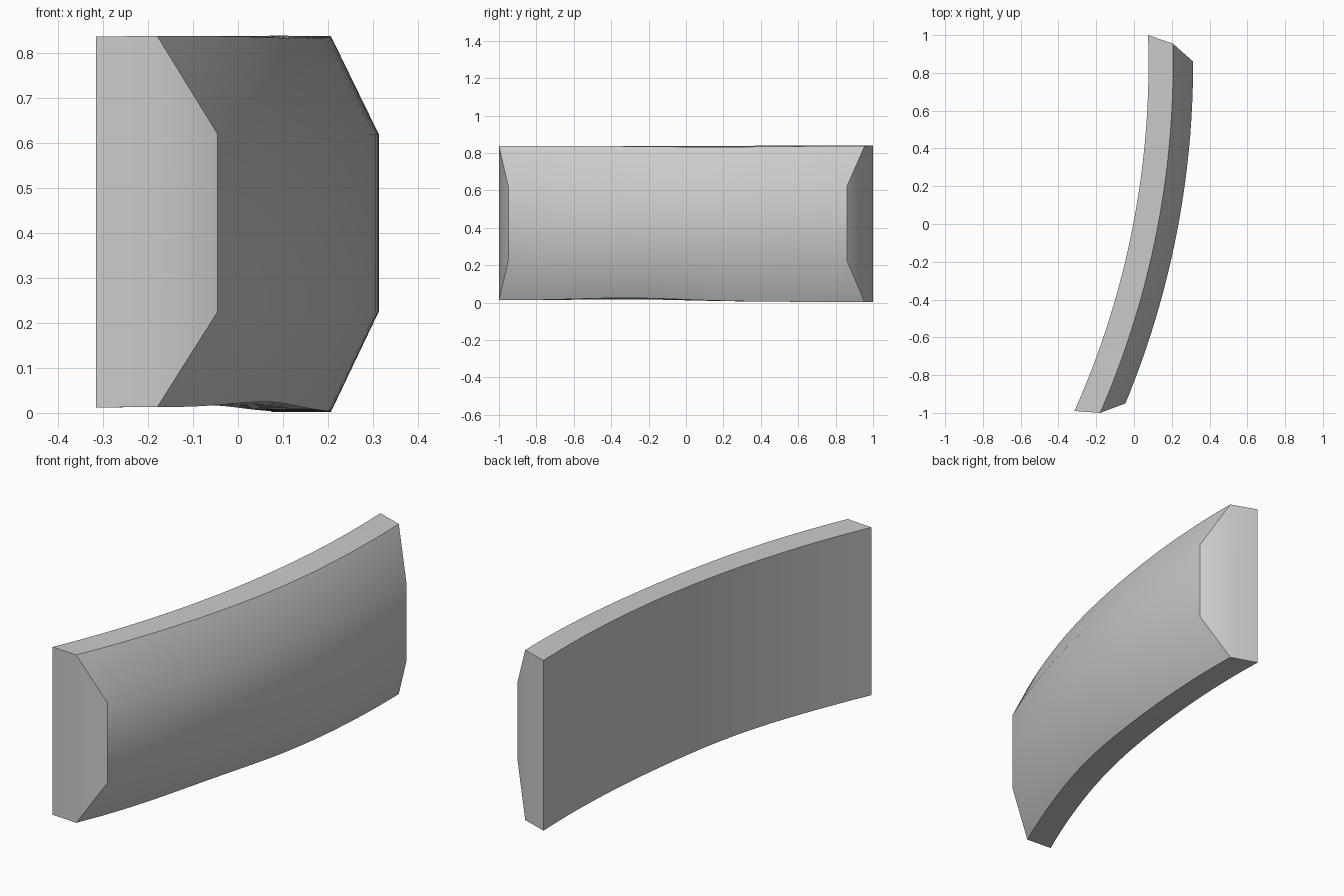
import bpy, bmesh, math

if "Cube" in bpy.data.objects:
    bpy.data.objects.remove(bpy.data.objects["Cube"])

SEGMENTS = 28

grey = bpy.data.materials.new("neutral grey")
grey.diffuse_color = (0.6, 0.6, 0.6, 1.0)
grey.use_nodes = True
grey.node_tree.nodes["Principled BSDF"].inputs["Base Color"].default_value = grey.diffuse_color


def bump(y, centre, width, height):
    return height * math.exp(-((y - centre) / width) ** 2)


# slightly uneven heights of the lower and upper edges
def low_back(y):
    return 0.007 - 0.005 * y + bump(y, -0.3, 0.4, 0.009)


def low_ridge(y):
    return 0.007 - 0.005 * y + bump(y, -0.3, 0.4, 0.016)


def high_back(y):
    return 0.838 + 0.001 * y


def high_ridge(y):
    return 0.838 - bump(y, 0.15, 0.5, 0.006)


# plan arcs: (largest x, radius, start y, end y)
back = (0.077, 4.51, -0.99, 1.0)
ridge = (0.207, 4.62, -1.0, 0.955)
front = (0.313, 4.70, -0.95, 0.86)

# six lengthwise edges of the bevelled bar, in order round the section
rails = [
    (back, low_back), (ridge, low_ridge), (front, lambda y: 0.225),
    (front, lambda y: 0.62), (ridge, high_ridge), (back, high_back),
]

bm = bmesh.new()
grid = []
for (x_max, radius, y0, y1), height in rails:
    row = []
    for i in range(SEGMENTS + 1):
        y = y0 + (y1 - y0) * i / SEGMENTS
        x = x_max - radius + math.sqrt(radius ** 2 - (y - 0.85) ** 2)
        row.append(bm.verts.new((x, y, height(y))))
    grid.append(row)

# long sides
for k in range(6):
    a, b = grid[k], grid[(k + 1) % 6]
    for i in range(SEGMENTS):
        bm.faces.new((a[i], a[i + 1], b[i + 1], b[i]))

# bent end caps
for i in (0, SEGMENTS):
    v = [row[i] for row in grid]
    bm.faces.new((v[0], v[1], v[4], v[5]))
    bm.faces.new((v[1], v[2], v[3], v[4]))

bmesh.ops.recalc_face_normals(bm, faces=bm.faces)
mesh = bpy.data.meshes.new("curved_bar")
bm.to_mesh(mesh)
bm.free()
mesh.materials.append(grey)
bar = bpy.data.objects.new("curved_bar", mesh)
bpy.context.collection.objects.link(bar)

# smooth rounded faces, sharp section edges
bpy.context.view_layer.objects.active = bar
bar.select_set(True)
bpy.ops.object.shade_smooth_by_angle(angle=math.radians(40))
